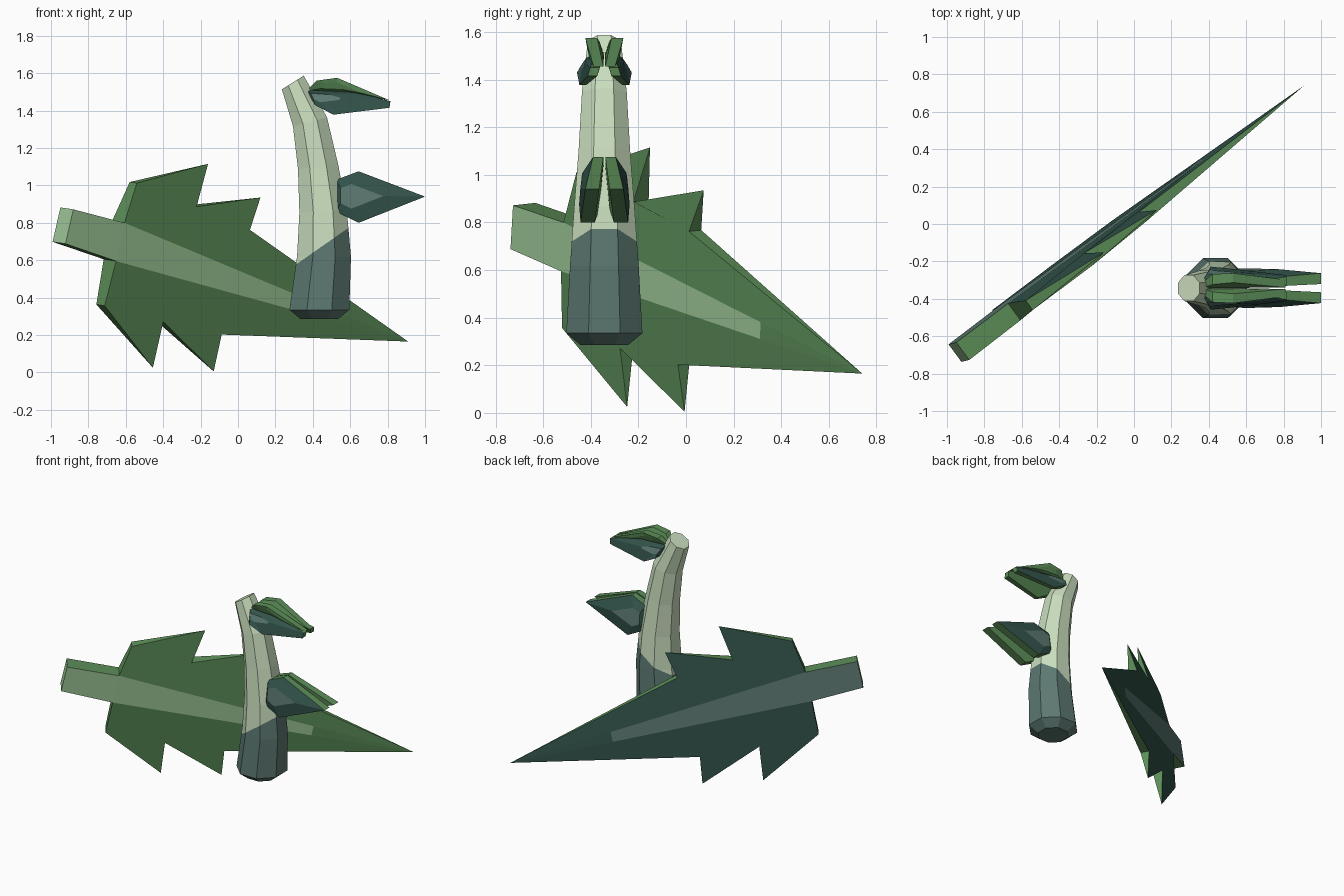
import bpy, bmesh, math
from mathutils import Vector

if "Cube" in bpy.data.objects:
    bpy.data.objects.remove(bpy.data.objects["Cube"])


def material(name, rgb):
    m = bpy.data.materials.new(name)
    lin = [((c / 255 + 0.055) / 1.055) ** 2.4 for c in rgb]
    m.diffuse_color = (*lin, 1)
    m.use_nodes = True
    m.node_tree.nodes["Principled BSDF"].inputs["Base Color"].default_value = m.diffuse_color
    return m


GREEN, DARK, GREY, STEM, PALE = range(5)
MATS = [material("leaf green", (92, 142, 88)), material("dark teal", (50, 82, 74)),
        material("grey teal", (92, 120, 113)), material("stem green", (160, 202, 154)),
        material("pale stalk", (202, 222, 190))]


def finish(bm, name):
    bmesh.ops.recalc_face_normals(bm, faces=bm.faces[:])
    me = bpy.data.meshes.new(name)
    bm.to_mesh(me)
    bm.free()
    for m in MATS:
        me.materials.append(m)
    ob = bpy.data.objects.new(name, me)
    bpy.context.collection.objects.link(ob)
    return ob


def add_face(bm, verts, mat):
    unique = list(dict.fromkeys(verts))
    if len(unique) > 2:
        bm.faces.new(unique).material_index = mat


# Big serrated leaf, lying in a slightly tilted upright plane
NORMAL = Vector((0.735, -1, -0.111)).normalized()


def big_leaf():
    bm = bmesh.new()

    def pair(x, z, h):
        c = Vector((x, 0.09 + 0.735 * x - 0.111 * z, z))
        f = bm.verts.new(c + NORMAL * h)
        return f, (bm.verts.new(c - NORMAL * h) if h else f)

    tip = pair(0.91, 0.165, 0)
    rib = [(-0.64, 0.805, 0.056), (-0.685, 0.60, 0.056)]
    top, low = [pair(*r) for r in rib]
    # the coloured part of the rib stops two thirds of the way to the tip
    k = 0.66
    top2, low2 = [pair(x + (0.91 - x) * k, z + (0.165 - z) * k, h * (1 - k)) for x, z, h in rib]
    end_top, end_low = pair(-0.915, 0.877, 0.0585), pair(-0.957, 0.693, 0.0585)
    upper = [top] + [pair(*p) for p in ((-0.56, 1.015, 0.032), (-0.16, 1.115, 0), (-0.245, 0.89, 0.04),
                                        (0.12, 0.935, 0), (0.045, 0.765, 0.032))] + [tip]
    lower = [low] + [pair(*p) for p in ((-0.735, 0.36, 0.038), (-0.455, 0.025, 0), (-0.42, 0.275, 0.035),
                                        (-0.13, 0.005, 0), (-0.105, 0.205, 0.03))] + [tip]
    for side, blade, rib_mat in ((0, GREEN, STEM), (1, DARK, GREY)):
        add_face(bm, [p[side] for p in upper + [top2]], blade)
        add_face(bm, [p[side] for p in lower + [low2]], blade)
        add_face(bm, [p[side] for p in (top, top2, low2, low)], rib_mat)
        add_face(bm, [p[side] for p in (top2, tip, low2)], blade)
        add_face(bm, [p[side] for p in (end_top, top, low, end_low)], rib_mat)
    # rim of the blade and sides of the stem
    for chain in (upper, lower, [top, end_top], [low, end_low]):
        for a, b in zip(chain, chain[1:]):
            add_face(bm, [a[0], b[0], b[1], a[1]], GREEN)
    add_face(bm, [end_top[0], end_top[1], end_low[1], end_low[0]], STEM)
    finish(bm, "big_leaf")


# Curved eight-sided stalk
CY = -0.343


def stalk():
    bm = bmesh.new()
    # centre x, height, radius, tilt of each ring
    rings = [(0.435, 0.285, 0.10, 0), (0.435, 0.335, 0.16, 0), (0.46, 0.62, 0.144, 0.02),
             (0.455, 0.86, 0.127, -0.05), (0.428, 1.10, 0.108, -0.12),
             (0.385, 1.34, 0.094, -0.25), (0.293, 1.55, 0.069, -0.56)]
    loops = []
    for x, z, r, tilt in rings:
        loop = []
        for i in range(8):
            a = math.radians(22.5 + 45 * i)
            d, w = [r / math.cos(math.pi / 8) * f(a) for f in (math.cos, math.sin)]
            loop.append(bm.verts.new((x + d * math.cos(tilt), CY + w, z - d * math.sin(tilt))))
        loops.append(loop)
    for a, b in zip(loops, loops[1:]):
        for i in range(8):
            j = (i + 1) % 8
            bm.faces.new((a[i], a[j], b[j], b[i]))
    bm.faces.new(loops[0])
    bm.faces.new(loops[-1])
    # slanted colour line above the foot
    slant = Vector((-0.7, 0, 1)).normalized()
    origin = Vector((0.315, CY, 0.58))
    bmesh.ops.bisect_plane(bm, geom=bm.verts[:] + bm.edges[:] + bm.faces[:],
                           plane_co=origin, plane_no=slant)
    for f in bm.faces:
        f.material_index = PALE if (f.calc_center_median() - origin).dot(slant) > 0 else GREY
    finish(bm, "stalk")


# Thick pointed leaflets in mirrored pairs; points are (x, z, inner, outer offset)
def leaflet_pair(name, points, centre, scale, bulge, outer_mat, cap_mat):
    for label, s in (("left", -1), ("right", 1)):
        bm = bmesh.new()
        inner = [bm.verts.new((x, CY + s * a, z)) for x, z, a, b in points]
        outer = [bm.verts.new((x, CY + s * b, z)) for x, z, a, b in points]
        cx, cz = centre
        cap = [bm.verts.new((cx + (x - cx) * scale, CY + s * (b + (bulge - b) * 0.75),
                             cz + (z - cz) * scale)) for x, z, a, b in points]
        n = len(points)
        for i in range(n):
            j = (i + 1) % n
            add_face(bm, [inner[i], inner[j], outer[j], outer[i]], GREEN)
            add_face(bm, [outer[i], outer[j], cap[j], cap[i]], outer_mat)
        add_face(bm, cap, cap_mat)
        add_face(bm, inner, GREEN)
        finish(bm, name + "_" + label)


big_leaf()
stalk()
leaflet_pair("middle_leaflet",
             [(0.525, 1.03, 0.004, 0.06), (0.645, 1.075, 0.004, 0.048), (1.0, 0.94, 0.022, 0.08),
              (0.645, 0.80, 0.04, 0.10), (0.525, 0.86, 0.02, 0.09)],
             (0.57, 0.945), 0.48, 0.108, DARK, GREY)
leaflet_pair("lower_top_leaflet",
             [(0.365, 1.515, 0.002, 0.03), (0.65, 1.495, 0.004, 0.04), (0.815, 1.45, 0.02, 0.06),
              (0.81, 1.415, 0.03, 0.07), (0.51, 1.378, 0.075, 0.105), (0.41, 1.43, 0.05, 0.115)],
             (0.40, 1.48), 0.35, 0.09, DARK, GREY)
leaflet_pair("upper_top_leaflet",
             [(0.365, 1.505, 0.002, 0.03), (0.42, 1.56, 0.02, 0.075), (0.53, 1.575, 0.03, 0.08),
              (0.81, 1.455, 0.004, 0.045), (0.60, 1.495, 0.002, 0.03)],
             (0.52, 1.53), 0.5, 0.07, GREEN, GREEN)
